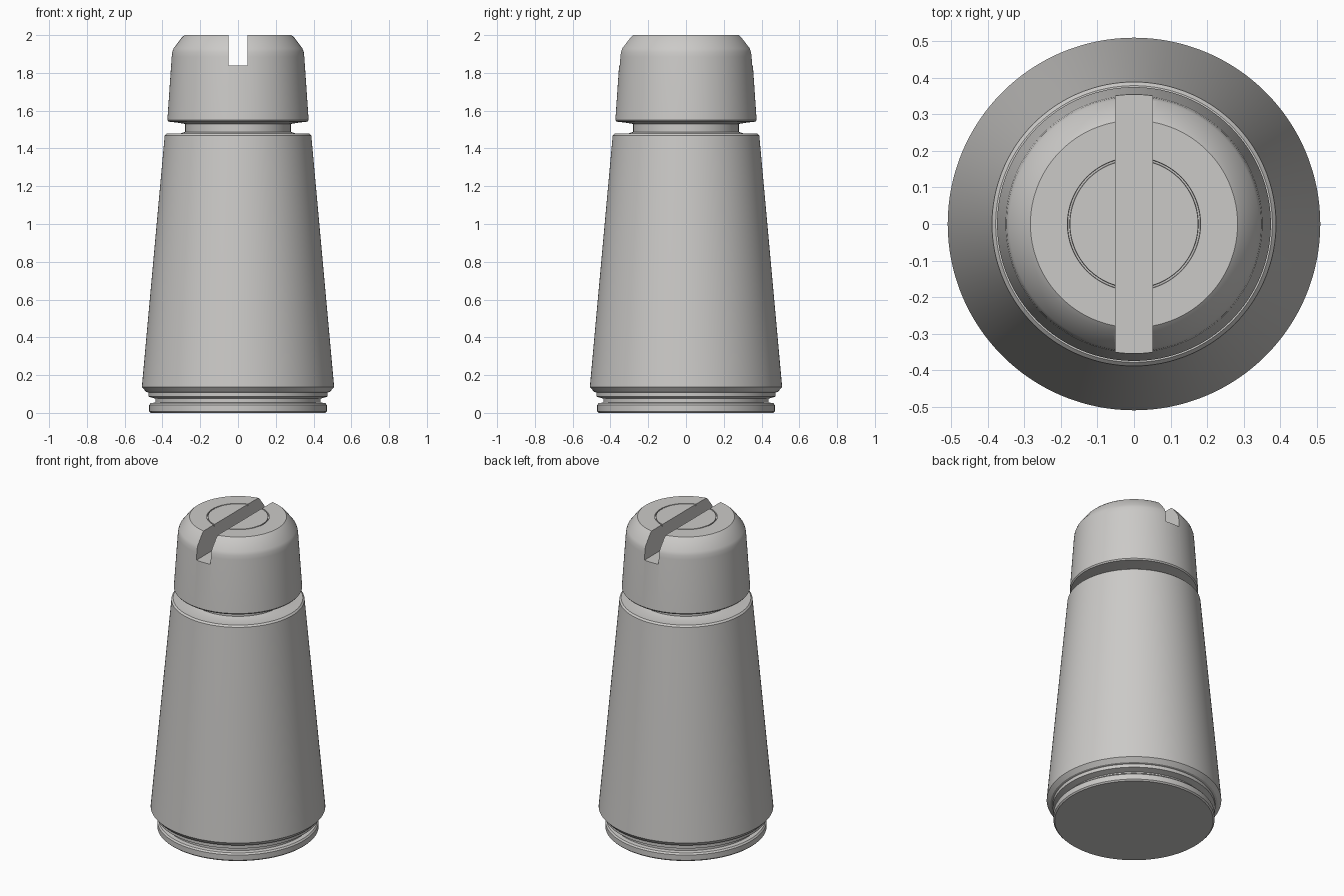
import bpy, bmesh, math

if "Cube" in bpy.data.objects:
    bpy.data.objects.remove(bpy.data.objects["Cube"])

SEGMENTS = 128

grey = bpy.data.materials.new("warm_grey")
grey.diffuse_color = (0.6, 0.59, 0.575, 1)
grey.use_nodes = True
grey.node_tree.nodes["Principled BSDF"].inputs["Base Color"].default_value = grey.diffuse_color


def lathe(name, profile):
    """Revolve (radius, height) points round the z axis."""
    bm = bmesh.new()
    verts = [bm.verts.new((r, 0, z)) for r, z in profile]
    edges = [bm.edges.new(pair) for pair in zip(verts, verts[1:])]
    bmesh.ops.spin(bm, geom=verts + edges, cent=(0, 0, 0), axis=(0, 0, 1),
                   angle=math.tau, steps=SEGMENTS)
    bmesh.ops.remove_doubles(bm, verts=bm.verts, dist=0.0005)
    bmesh.ops.recalc_face_normals(bm, faces=bm.faces)
    mesh = bpy.data.meshes.new(name)
    bm.to_mesh(mesh)
    bm.free()
    obj = bpy.data.objects.new(name, mesh)
    bpy.context.collection.objects.link(obj)
    mesh.materials.append(grey)
    return obj


def smooth(obj):
    bpy.ops.object.select_all(action='DESELECT')
    obj.select_set(True)
    bpy.context.view_layer.objects.active = obj
    bpy.ops.object.shade_smooth_by_angle(angle=math.radians(25))


# Tapered body with the grooved foot ring
body = lathe("tapered_body", [
    (0, 0), (0.462, 0), (0.47, 0.008), (0.47, 0.042), (0.462, 0.052),
    (0.437, 0.055), (0.437, 0.075), (0.46, 0.082), (0.474, 0.086),
    (0.474, 0.108), (0.487, 0.112), (0.509, 0.137), (0.508, 0.15),
    (0.388, 1.468), (0.378, 1.478), (0.31, 1.478), (0.28, 1.488)])

# Cap with its narrow neck, rounded shoulder and a fine ring groove on top
cap = lathe("cap", [
    (0, 1.488), (0.28, 1.488), (0.28, 1.53), (0.325, 1.537), (0.368, 1.542),
    (0.374, 1.55), (0.351, 1.885), (0.348, 1.91), (0.341, 1.93),
    (0.297, 1.988), (0.283, 2.0), (0.182, 2.0), (0.181, 1.988),
    (0.176, 1.988), (0.175, 2.0), (0, 2.0)])

# Slot across the cap
bpy.ops.mesh.primitive_cube_add(size=1, location=(0, 0, 1.99))
cutter = bpy.context.object
cutter.name = "slot_cutter"
cutter.scale = (0.1, 1.0, 0.3)
cutter.data.materials.append(grey)
cutter.hide_render = True

slot = cap.modifiers.new("slot", 'BOOLEAN')
slot.operation = 'DIFFERENCE'
slot.solver = 'EXACT'
slot.object = cutter
bpy.context.view_layer.objects.active = cap
bpy.ops.object.modifier_apply(modifier="slot")
bpy.data.objects.remove(cutter)

for part in (body, cap):
    smooth(part)
